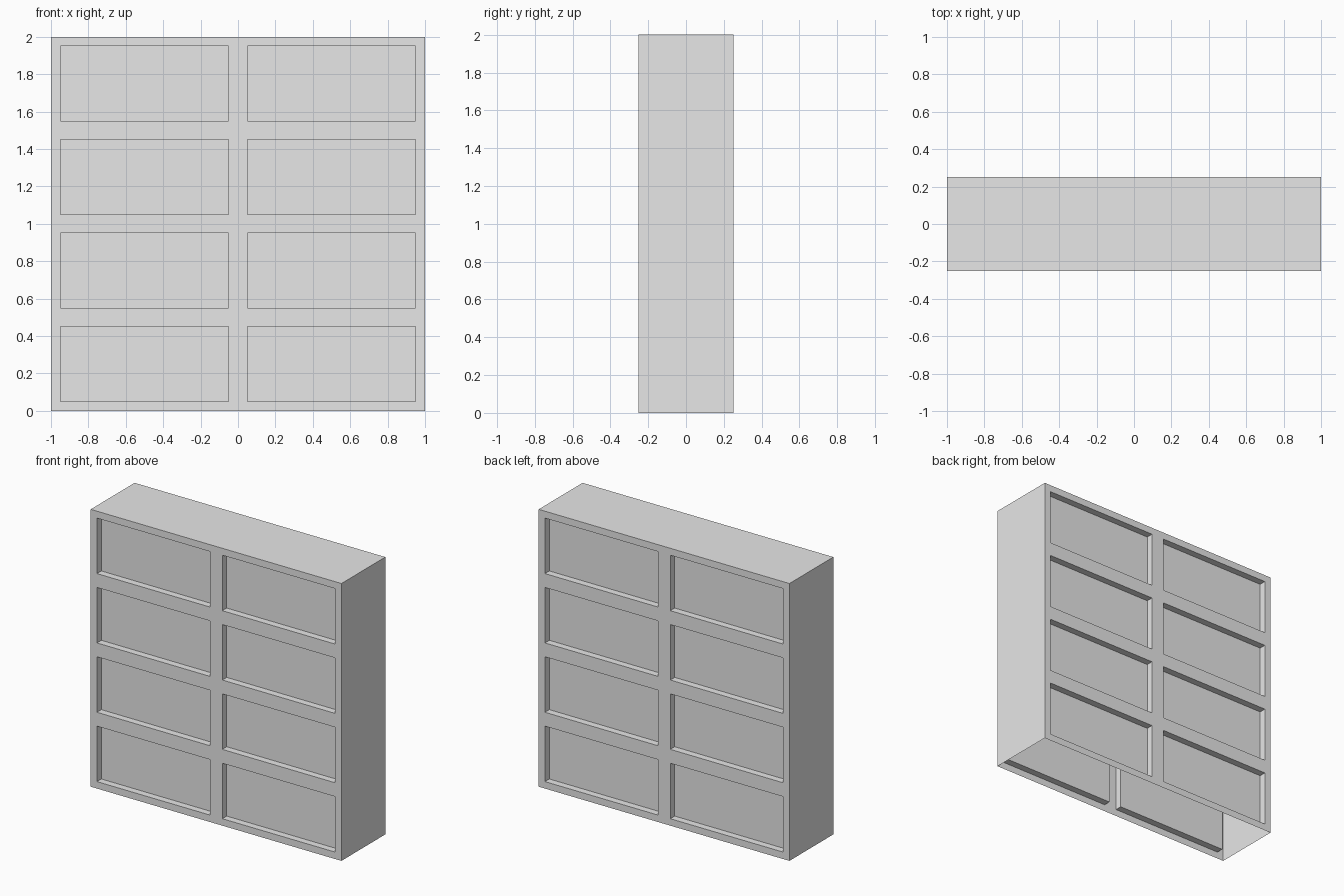
import bpy
import bmesh
from mathutils import Matrix, Vector

default = bpy.data.objects.get("Cube")
if default:
    bpy.data.objects.remove(default, do_unlink=True)

WIDTH, DEPTH, HEIGHT = 2.0, 0.5, 2.0
ROWS = 4
RIM = 0.05       # frame border around each cell
RECESS = 0.05    # how far the panels sit back

# Plain grey material
grey = bpy.data.materials.new("plain_grey")
grey.use_nodes = True
colour = (0.8, 0.8, 0.8, 1.0)
grey.diffuse_color = colour
grey.node_tree.nodes["Principled BSDF"].inputs["Base Color"].default_value = colour

# Hollow shell with an open underside
bm = bmesh.new()
bmesh.ops.create_cube(bm, size=1.0, matrix=Matrix.Translation((0, 0, HEIGHT / 2))
                      @ Matrix.Diagonal((WIDTH, DEPTH, HEIGHT, 1)))
bm.normal_update()
bottom = [f for f in bm.faces if f.normal.z < -0.9]
bmesh.ops.delete(bm, geom=bottom, context='FACES_ONLY')


def broad_faces():
    """Front and back wall faces."""
    bm.normal_update()
    return [f for f in bm.faces if abs(f.normal.y) > 0.9]


def cut(point, normal):
    """Split only the front and back walls along a plane."""
    faces = broad_faces()
    edges = {e for f in faces for e in f.edges}
    verts = {v for f in faces for v in f.verts}
    bmesh.ops.bisect_plane(bm, geom=list(verts) + list(edges) + faces,
                           dist=1e-5, plane_co=point, plane_no=normal)


# Two columns and four rows of cells on each wall
cut(Vector((0, 0, 0)), Vector((1, 0, 0)))
for row in range(1, ROWS):
    cut(Vector((0, 0, HEIGHT * row / ROWS)), Vector((0, 0, 1)))

# Frame border, then panels pushed straight inwards
panels = broad_faces()
bmesh.ops.inset_individual(bm, faces=panels, thickness=RIM, use_even_offset=True)
bm.normal_update()
pushed = bmesh.ops.extrude_discrete_faces(bm, faces=panels)["faces"]
bm.normal_update()
for face in pushed:
    bmesh.ops.translate(bm, verts=face.verts[:], vec=face.normal * -RECESS)
bm.normal_update()

mesh = bpy.data.meshes.new("panelled_cabinet")
bm.to_mesh(mesh)
bm.free()
mesh.materials.append(grey)
cabinet = bpy.data.objects.new("panelled_cabinet", mesh)
bpy.context.scene.collection.objects.link(cabinet)
